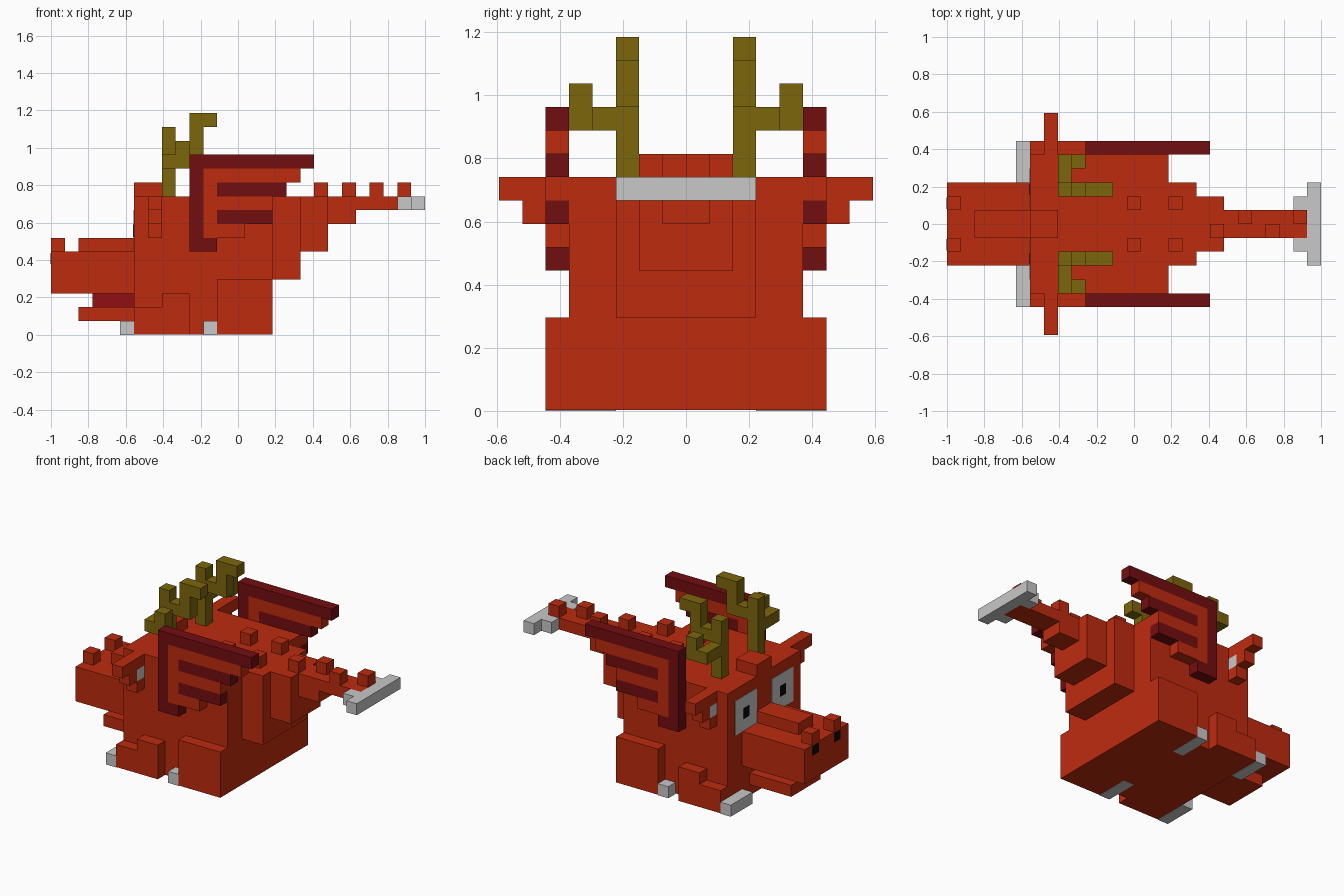
import bpy, bmesh

if "Cube" in bpy.data.objects:
    bpy.data.objects.remove(bpy.data.objects["Cube"])

U = 2 / 27  # one cube; x counts 0..27 from the snout, y from the middle, z from the ground


def material(name, rgb):
    m = bpy.data.materials.new(name)
    m.diffuse_color = (*rgb, 1)
    m.use_nodes = True
    m.node_tree.nodes["Principled BSDF"].inputs["Base Color"].default_value = m.diffuse_color
    return m


RED = material("red hide", (0.515, 0.024, 0.0045))
DARK = material("dark red", (0.171, 0.0044, 0.005))
MOUTH = material("mouth red", (0.283, 0.0044, 0.005))
OLIVE = material("olive horn", (0.205, 0.133, 0.0037))
WHITE = material("off white", (0.578, 0.578, 0.578))
BLACK = material("black", (0.003, 0.003, 0.003))


def part(name, mat, *boxes, pair=False):
    """Join boxes (x0, x1, y0, y1, z0, z1) in cube units; pair also mirrors them across y."""
    bm = bmesh.new()
    for x0, x1, y0, y1, z0, z1 in boxes:
        sides = [(y0, y1), (-y1, -y0)] if pair else [(y0, y1)]
        for a, b in sides:
            cube = bmesh.ops.create_cube(bm, size=1)["verts"]
            for v in cube:
                v.co.x = (x0 if v.co.x < 0 else x1) * U - 1
                v.co.y = (a if v.co.y < 0 else b) * U
                v.co.z = (z0 if v.co.z < 0 else z1) * U
    me = bpy.data.meshes.new(name)
    bm.to_mesh(me)
    bm.free()
    me.materials.append(mat)
    ob = bpy.data.objects.new(name, me)
    bpy.context.collection.objects.link(ob)
    return ob


# Body and head, with a low crest on the forehead
part("body", RED, (6, 16, -5, 5, 0.04, 10))
part("forehead_crest", RED, (6, 8, -1, 1, 10, 11))

# Snout, jaw and mouth
part("snout", RED, (0, 6, -3, 3, 3, 6))
part("snout_ridge", RED, (2, 6, -1, 1, 6, 7))
part("nostril_bumps", RED, (0, 1, 1, 2, 6, 7), pair=True)
part("nostrils", BLACK, (-0.03, 0.03, 1.1, 1.9, 5.1, 5.9), pair=True)
part("mouth", MOUTH, (3, 6, -1, 1, 2, 3))
part("jaw", RED, (2, 6, -2, 2, 1, 2))

# Eyes as thin plates
part("eyes", WHITE, (5.96, 6.04, 1, 4, 6, 9), pair=True)
part("pupils", BLACK, (5.92, 6.0, 2.1, 2.9, 7.05, 7.95), pair=True)

# Ears with a pale centre
part("ears", RED, (7, 8, 5, 8, 9, 10), (7, 8, 6, 7, 8, 9), (7, 8, 5, 6, 7, 8), pair=True)
part("inner_ears", WHITE, (7, 8, 5, 6, 8, 9), pair=True)

# Branching horns
part("horns", OLIVE,
     (8, 9, 2, 3, 10, 15), (9, 10, 2, 3, 13, 14), (10, 11, 2, 3, 13, 16),
     (11, 12, 2, 3, 15, 16), (8, 9, 3, 5, 12, 13), (9, 10, 4, 5, 12, 14), pair=True)

# Legs and claws
part("front_legs", RED, (6, 8, 5, 6, 0.04, 2), (8, 10, 5, 6, 0.04, 3), pair=True)
part("hind_legs", RED, (12, 16, 5, 6, 0.04, 4), pair=True)
part("claws", WHITE, (5, 6, 3, 6, 0, 1), (11, 12, 3, 6, 0, 1), pair=True)

# Wings: dark bones with red skin between
part("wing_bones", DARK,
     (10, 19, 5, 6, 12, 13), (10, 11, 5, 6, 6, 12), (11, 12, 5, 6, 6, 7),
     (12, 17, 5, 6, 10, 11), (12, 16, 5, 6, 8, 9), pair=True)
part("wing_skin", RED,
     (11, 12, 5, 6, 7, 11), (11, 18, 5, 6, 11, 12),
     (12, 16, 5, 6, 9, 10), (12, 14, 5, 6, 7, 8), pair=True)

# Stepped tail with a pale tip
part("tail", RED, (16, 18, -3, 3, 4, 10), (18, 20, -2, 2, 6, 10),
     (20, 22, -1, 1, 8, 10), (22, 26, -1, 1, 9, 10))
part("tail_tip", WHITE, (26, 27, -3, 3, 9, 10))
part("tail_tip_barbs", WHITE, (25, 26, 1, 2, 9, 10), pair=True)

# Spikes: pairs on the back, then alternating sides along the tail
part("back_spikes", RED, *[(x, x + 1, 1, 2, 10, 11) for x in (13, 16)], pair=True)
part("tail_spikes", RED, *[(x, x + 1, y, y + 1, 10, 11)
                           for x, y in ((19, -1), (21, 0), (23, -1), (25, 0))])
